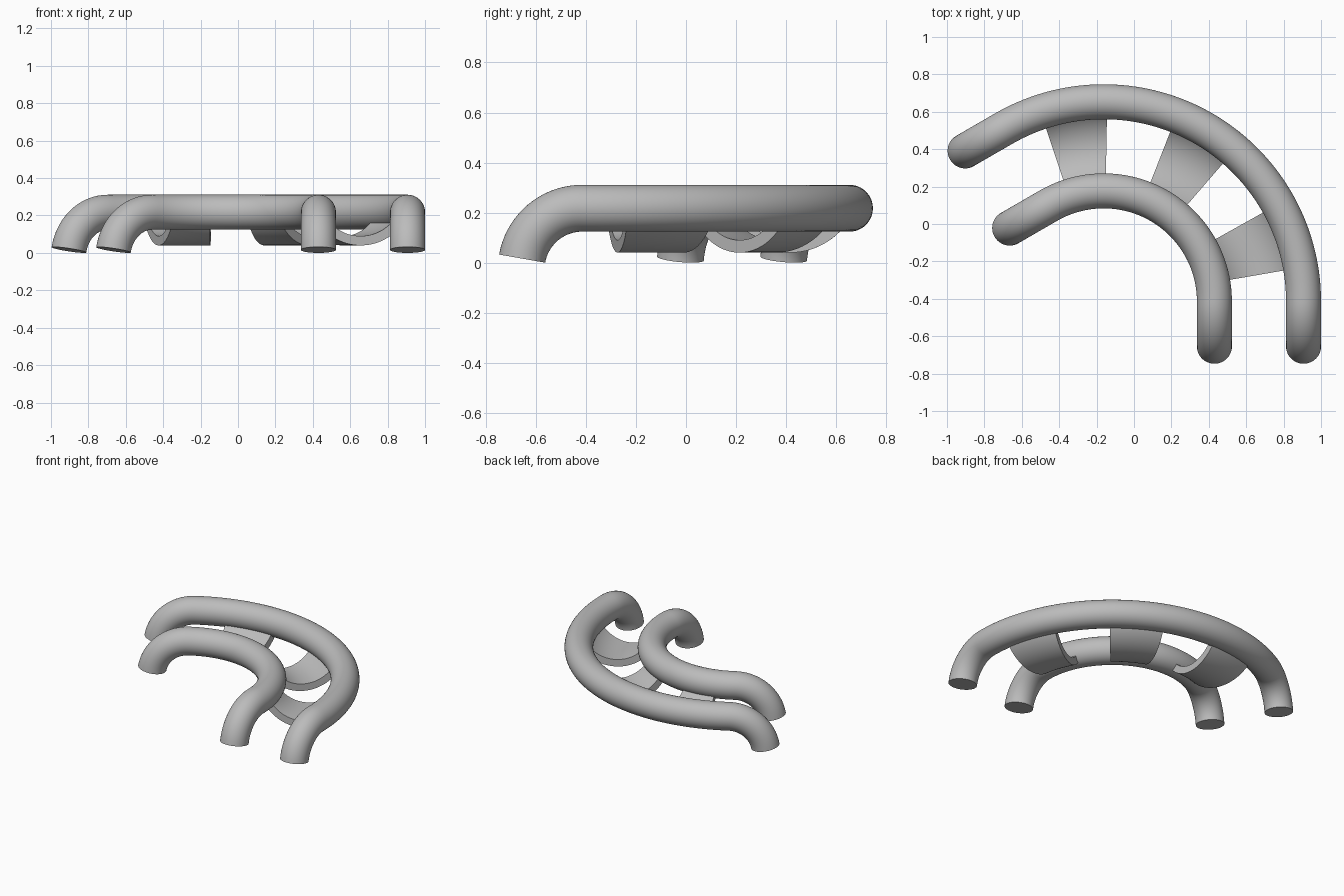
import bpy, bmesh
from math import sin, cos, radians, pi
from mathutils import Vector

if "Cube" in bpy.data.objects:
    bpy.data.objects.remove(bpy.data.objects["Cube"])

CENTRE = Vector((-0.162, -0.415, 0))
OUTER, INNER = 1.0685, 0.592      # rail arc radii
TUBE, RAIL_Z = 0.0935, 0.2175     # rail thickness and height
BEND, SWEEP = 0.2436, radians(120)
DROP = radians(80)

grey = bpy.data.materials.new("plain grey")
grey.use_nodes = True
colour = (0.5, 0.5, 0.5, 1)
grey.diffuse_color = colour
grey.node_tree.nodes["Principled BSDF"].inputs["Base Color"].default_value = colour


def radial(a):
    return Vector((cos(a), sin(a), 0))


def loft(name, rings):
    """Skin closed rings of points and cap both ends."""
    bm = bmesh.new()
    loops = [[bm.verts.new(p) for p in ring] for ring in rings]
    n = len(loops[0])
    for a, b in zip(loops, loops[1:]):
        for i in range(n):
            j = (i + 1) % n
            bm.faces.new((a[i], a[j], b[j], b[i]))
    bm.faces.new(loops[0][::-1])
    bm.faces.new(loops[-1])
    bmesh.ops.recalc_face_normals(bm, faces=bm.faces)
    mesh = bpy.data.meshes.new(name)
    bm.to_mesh(mesh)
    bm.free()
    mesh.materials.append(grey)
    obj = bpy.data.objects.new(name, mesh)
    bpy.context.collection.objects.link(obj)
    bpy.ops.object.select_all(action='DESELECT')
    obj.select_set(True)
    bpy.context.view_layer.objects.active = obj
    bpy.ops.object.shade_smooth_by_angle(angle=radians(35))


def rail(name, radius, sides=48, steps=72, bend_steps=18):
    """Round rail: level arc with both ends bent down to the ground."""
    frames = []   # centre, side direction, second cross direction

    def bend(a, way):
        out = radial(a)
        ahead = Vector((-sin(a), cos(a), 0)) * way
        start = CENTRE + out * radius + Vector((0, 0, RAIL_Z))
        for k in range(1, bend_steps + 1):
            t = DROP * k / bend_steps
            pos = start + ahead * BEND * sin(t) - Vector((0, 0, BEND * (1 - cos(t))))
            yield pos, out, ahead * sin(t) + Vector((0, 0, cos(t)))

    frames += list(bend(0, -1))[::-1]
    for k in range(steps + 1):
        out = radial(SWEEP * k / steps)
        frames.append((CENTRE + out * radius + Vector((0, 0, RAIL_Z)), out, Vector((0, 0, 1))))
    frames += list(bend(SWEEP, 1))
    circle = [2 * pi * i / sides for i in range(sides)]
    loft(name, [[p + (u * cos(c) + v * sin(c)) * TUBE for c in circle] for p, u, v in frames])


def cradle(name, start, end, steps=16, segments=32):
    """Curved trough hung between the rails, revolved around the arc centre."""
    middle, top, half = (OUTER + INNER) / 2, 0.32, radians(66)
    angles = [-half + 2 * half * i / segments for i in range(segments + 1)]
    profile = [(middle + 0.28 * sin(t), top - 0.28 * cos(t)) for t in angles]
    profile += [(middle + 0.23 * sin(t), top - 0.23 * cos(t)) for t in reversed(angles)]
    rings = []
    for k in range(steps + 1):
        out = radial(radians(start + (end - start) * k / steps))
        rings.append([CENTRE + out * r + Vector((0, 0, z)) for r, z in profile])
    loft(name, rings)


rail("outer_rail", OUTER)
rail("inner_rail", INNER)
for label, start in (("left", 9.8), ("middle", 49.2), ("right", 89)):
    cradle(label + "_cradle", start, start + 19.4)
